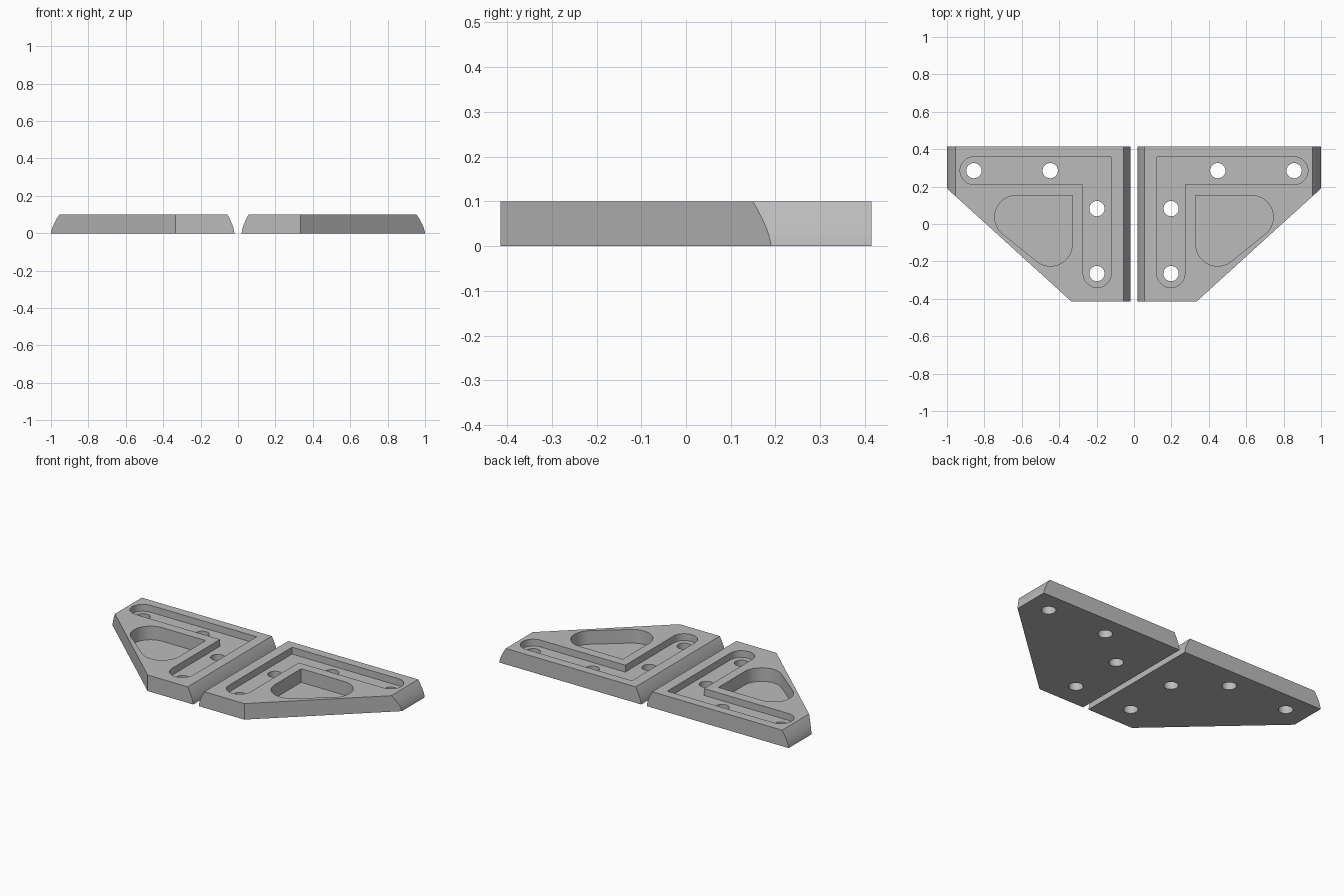
import bpy, bmesh, math
from mathutils import Vector

cube = bpy.data.objects.get("Cube")
if cube:
    bpy.data.objects.remove(cube, do_unlink=True)

HEIGHT, HALF_DEPTH = 0.1, 0.415
INNER, OUTER = 0.019, 1.0
SLOT_FLOOR, POCKET_FLOOR = 0.057, 0.015

grey = bpy.data.materials.new("plain_grey")
grey.use_nodes = True
grey.diffuse_color = (0.5, 0.5, 0.5, 1)
grey.node_tree.nodes["Principled BSDF"].inputs["Base Color"].default_value = (0.5, 0.5, 0.5, 1)


def add_object(name, bm):
    bmesh.ops.recalc_face_normals(bm, faces=bm.faces)
    mesh = bpy.data.meshes.new(name)
    bm.to_mesh(mesh)
    bm.free()
    mesh.materials.append(grey)
    obj = bpy.data.objects.new(name, mesh)
    bpy.context.collection.objects.link(obj)
    return obj


def prism(points, offset):
    """Extrude a closed 3D outline along the offset."""
    bm = bmesh.new()
    face = bm.faces.new([bm.verts.new(p) for p in points])
    ext = bmesh.ops.extrude_face_region(bm, geom=[face])
    verts = [v for v in ext["geom"] if isinstance(v, bmesh.types.BMVert)]
    bmesh.ops.translate(bm, verts=verts, vec=offset)
    return bm


def arc(cx, cy, r, start, end, n=16):
    angles = [math.radians(start + (end - start) * i / n) for i in range(n + 1)]
    return [(cx + r * math.cos(a), cy + r * math.sin(a)) for a in angles]


def cutter(name, outline, floor):
    obj = add_object(name, prism([(x, y, floor) for x, y in outline], (0, 0, 0.3)))
    obj.hide_render = True
    return obj


# Plate body: side profile with bulging bevels, swept from front to back
steps = [i / 8 for i in range(9)]
outer_side = [(OUTER - 0.045 * t ** 1.5, HEIGHT * t) for t in steps]
inner_side = [(INNER + 0.038 * t ** 1.5, HEIGHT * t) for t in reversed(steps)]
profile = [(x, -HALF_DEPTH, z) for x, z in outer_side + inner_side]
bm = prism(profile, (0, 2 * HALF_DEPTH, 0))

# Diagonal front corner
corner, edge = Vector((0.334, -HALF_DEPTH, 0)), Vector((OUTER, 0.19, 0))
run = edge - corner
cut = bmesh.ops.bisect_plane(bm, geom=bm.verts[:] + bm.edges[:] + bm.faces[:],
                             plane_co=corner, plane_no=(run.y, -run.x, 0),
                             clear_outer=True)
rim = [e for e in cut["geom_cut"] if isinstance(e, bmesh.types.BMEdge)]
bmesh.ops.holes_fill(bm, edges=rim)
plate = add_object("left_plate", bm)

# L-shaped slot with rounded ends
r = 0.074
slot = ([(0.122, 0.359)] + arc(0.197, -0.265, 0.075, 180, 360)
        + [(0.272, 0.211)] + arc(0.856, 0.285, r, -90, 90))

# Triangular pocket with two rounded corners
slope = math.degrees(math.atan2(0.149, 0.183)) - 90
pocket = ([(0.33, 0.152)] + arc(0.447, -0.108, 0.117, 180, 360 + slope)
          + arc(0.63, 0.037, 0.115, slope, 90))

cutters = [cutter("slot_cutter", slot, SLOT_FLOOR),
           cutter("pocket_cutter", pocket, POCKET_FLOOR)]

# Screw holes
for x, y in [(0.856, 0.285), (0.448, 0.285), (0.198, 0.082), (0.198, -0.265)]:
    cutters.append(cutter("hole_cutter", arc(x, y, 0.041, 0, 345, 23), -0.1))

for c in cutters:
    mod = plate.modifiers.new(c.name, "BOOLEAN")
    mod.operation, mod.solver, mod.object = "DIFFERENCE", "EXACT", c

# Bake the cuts and remove the cutters
bpy.context.view_layer.update()
graph = bpy.context.evaluated_depsgraph_get()
mesh = bpy.data.meshes.new_from_object(plate.evaluated_get(graph))
plate.modifiers.clear()
plate.data = mesh
for c in cutters:
    bpy.data.objects.remove(c, do_unlink=True)

# Mirrored right plate
bm = bmesh.new()
bm.from_mesh(mesh)
for v in bm.verts:
    v.co.x = -v.co.x
right_plate = add_object("right_plate", bm)

# Smooth the curved walls and keep the rims sharp
bpy.ops.object.select_all(action="DESELECT")
for obj in (plate, right_plate):
    obj.select_set(True)
    bpy.context.view_layer.objects.active = obj
bpy.ops.object.shade_smooth_by_angle(angle=math.radians(25))
